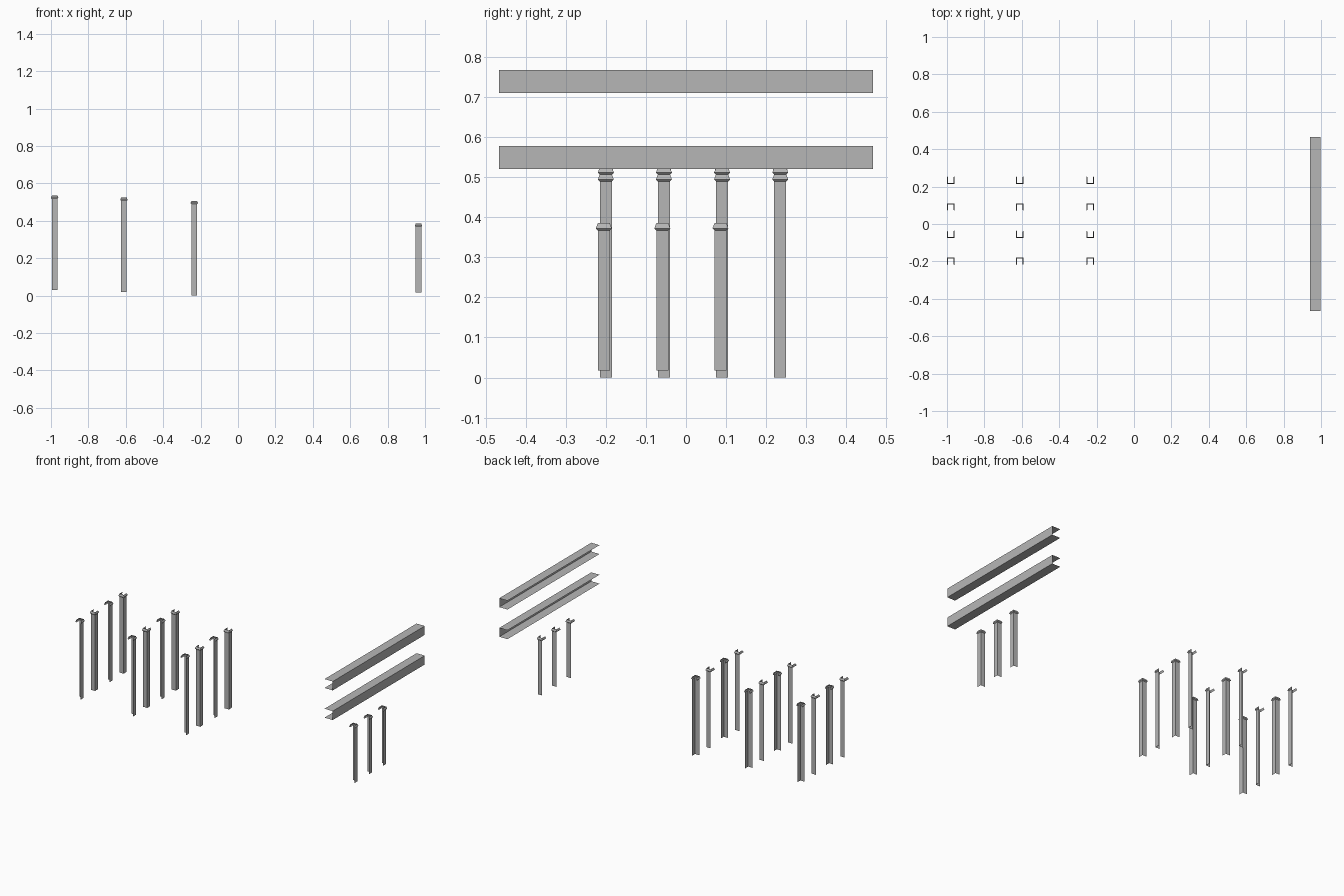
import bpy

if "Cube" in bpy.data.objects:
    bpy.data.objects.remove(bpy.data.objects["Cube"])

metal = bpy.data.materials.new("grey_metal")
metal.diffuse_color = (0.47, 0.47, 0.47, 1)
metal.use_nodes = True
metal.node_tree.nodes["Principled BSDF"].inputs["Base Color"].default_value = metal.diffuse_color


def sheet(name, rows):
    """Thin open sheet skinned between successive rows of points."""
    n = len(rows[0])
    verts = [p for row in rows for p in row]
    faces = [(r * n + i, r * n + i + 1, (r + 1) * n + i + 1, (r + 1) * n + i)
             for r in range(len(rows) - 1) for i in range(n - 1)]
    mesh = bpy.data.meshes.new(name)
    mesh.from_pydata(verts, [], faces)
    mesh.materials.append(metal)
    obj = bpy.data.objects.new(name, mesh)
    bpy.context.collection.objects.link(obj)


def post(x, y, z0, z1, web):
    """Angle post with a flared three-sided cap; web is the side (+1/-1) joining the flanges."""
    h = 0.015

    def outline(d, z):
        s = h + d
        return [(x + s, y - web * s, z), (x + s, y + web * s, z),
                (x - s, y + web * s, z), (x - s, y - web * s, z)]

    # Shaft: right flange and web only
    sheet("angle_post", [outline(0, z)[:3] for z in (z0, z1 - 0.016)])
    # Cap: narrow foot, wide rim, narrow top
    sheet("post_cap", [outline(d, z1 - dz)
                       for d, dz in ((0, 0.018), (0.005, 0.013), (0, 0))])


# Three rows of tall posts, webs facing alternate ways
for x, z0, z1 in ((-0.98, 0.03, 0.535), (-0.61, 0.02, 0.524), (-0.234, 0.0, 0.507)):
    for i, y in enumerate((-0.2, -0.055, 0.09, 0.235)):
        post(x, y, z0, z1, 1 if i % 2 == 0 else -1)

# Short posts under the beams
for y in (-0.205, -0.059, 0.086):
    post(0.965, y, 0.017, 0.385, 1)

# Channel beams, open towards -x
for z0, z1 in ((0.52, 0.577), (0.71, 0.767)):
    sheet("channel_beam", [[(0.94, y, z0), (0.998, y, z0), (0.998, y, z1), (0.94, y, z1)]
                           for y in (-0.466, 0.466)])
